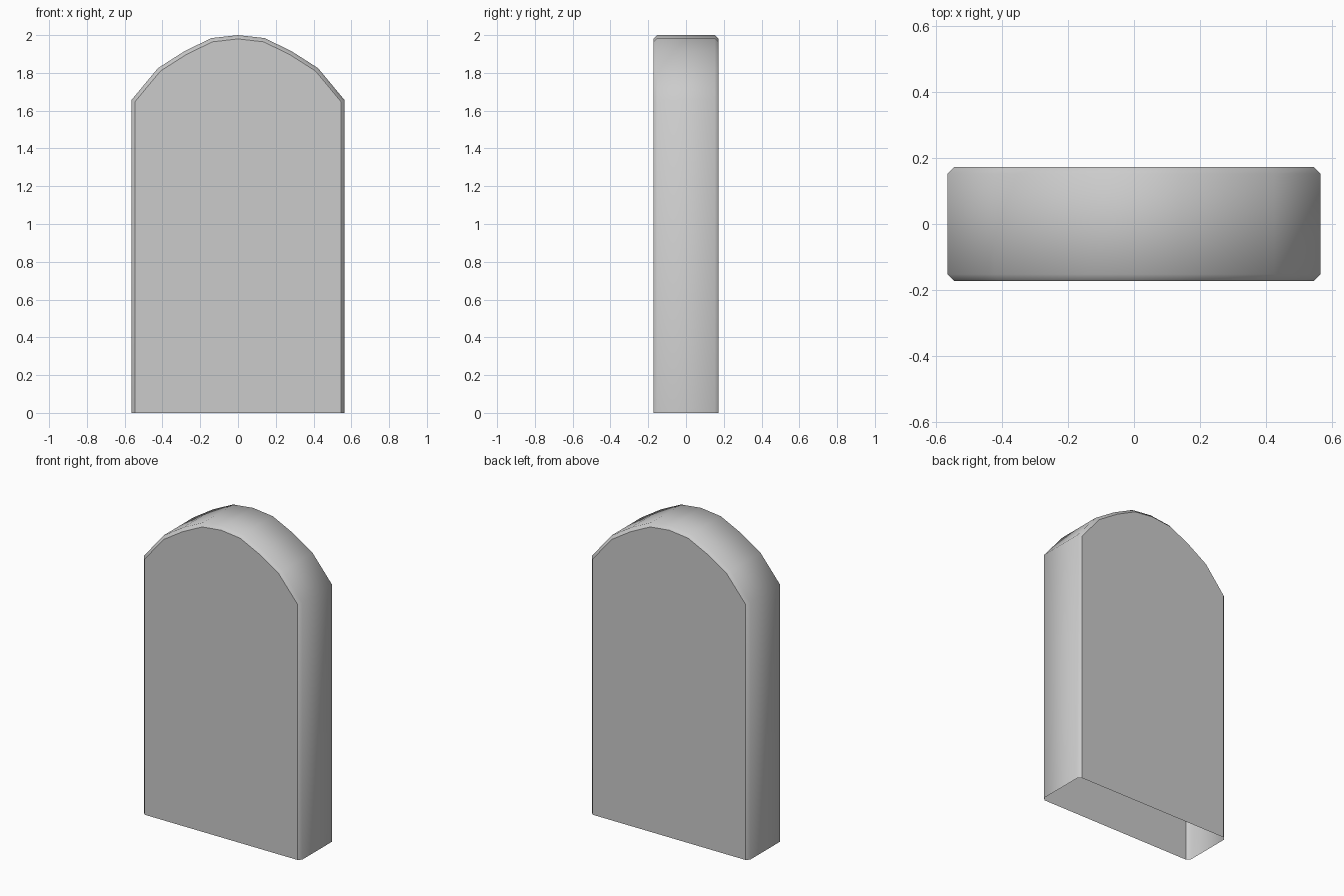
import bpy, bmesh
from mathutils import Vector

if "Cube" in bpy.data.objects:
    bpy.data.objects.remove(bpy.data.objects["Cube"])

HALF_DEPTH, CHAMFER = 0.172, 0.02

# Arched outline, left foot to right foot (open along the bottom)
half = [(0.565, 0), (0.565, 1.655), (0.424, 1.825), (0.283, 1.915), (0.141, 1.984)]
outer = [Vector((-x, z)) for x, z in half] + [Vector((0, 2))] + \
        [Vector(p) for p in reversed(half)]


def inset(points, d):
    """Mitred inward offset of the open outline."""
    normals = []
    for a, b in zip(points, points[1:]):
        t = (b - a).normalized()
        normals.append(Vector((t.y, -t.x)))
    result = []
    for i, p in enumerate(points):
        n0, n1 = normals[max(i - 1, 0)], normals[min(i, len(normals) - 1)]
        m = (n0 + n1).normalized()
        result.append(p + m * d / m.dot(n0))
    return result


inner = inset(outer, CHAMFER)

# Rings from front to back: face rim, wall, wall, face rim
bm = bmesh.new()
layers = [(inner, -HALF_DEPTH), (outer, -HALF_DEPTH + CHAMFER),
          (outer, HALF_DEPTH - CHAMFER), (inner, HALF_DEPTH)]
rings = [[bm.verts.new((p.x, y, p.y)) for p in pts] for pts, y in layers]

# Smooth walls and chamfers; the underside stays open
for r0, r1 in zip(rings, rings[1:]):
    for i in range(len(r0) - 1):
        bm.faces.new((r0[i], r0[i + 1], r1[i + 1], r1[i])).smooth = True

# Flat front and back, with crisp rims
for ring in (rings[0], rings[-1]):
    face = bm.faces.new(ring)
    for e in face.edges:
        e.smooth = False

bmesh.ops.recalc_face_normals(bm, faces=bm.faces)
mesh = bpy.data.meshes.new("arched_slab")
bm.to_mesh(mesh)
bm.free()
bpy.context.collection.objects.link(bpy.data.objects.new("arched_slab", mesh))
